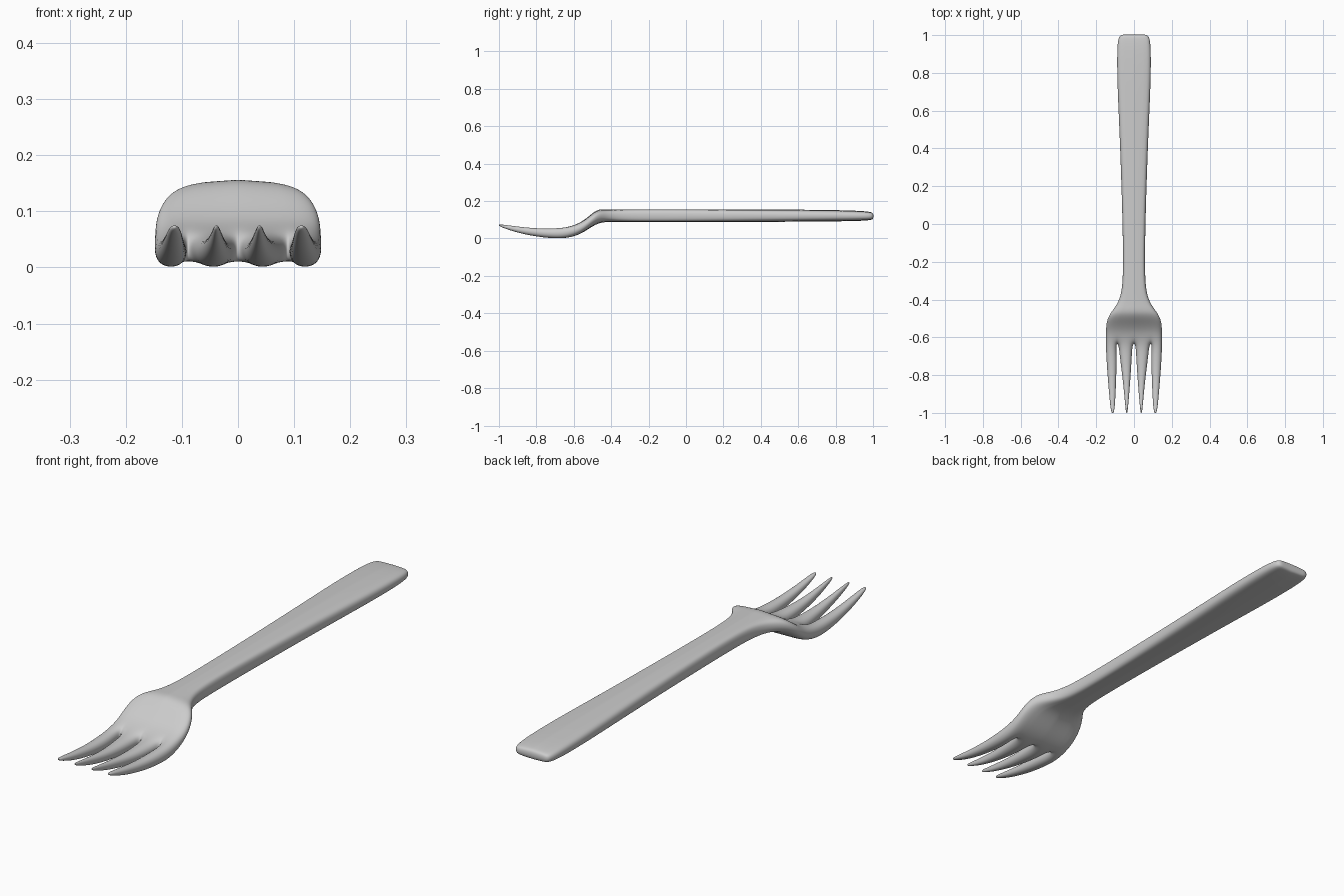
import bpy, bmesh

# Body stations from handle end to palm: y, half width, bottom z, top z, edge thinning
BODY = [
    (1.003, 0.070, 0.103, 0.137, 0.2), (0.985, 0.085, 0.098, 0.143, 0.25),
    (0.92, 0.091, 0.093, 0.149, 0.3), (0.75, 0.090, 0.091, 0.153, 0.3),
    (0.50, 0.078, 0.089, 0.155, 0.3), (0.20, 0.067, 0.088, 0.156, 0.25),
    (-0.05, 0.060, 0.088, 0.156, 0.2), (-0.27, 0.058, 0.088, 0.156, 0.2),
    (-0.37, 0.067, 0.088, 0.156, 0.25), (-0.43, 0.092, 0.089, 0.156, 0.35),
    (-0.475, 0.130, 0.080, 0.157, 0.4), (-0.52, 0.149, 0.052, 0.118, 0.25),
    (-0.57, 0.150, 0.020, 0.080, 0.1), (-0.635, 0.151, 0.001, 0.061, 0.0)]
SPLIT = (1.0, 0.62, 0.56, 0.035)     # tine edges across half the width

# Tine stations: y, x of the outer and inner tine edges, bottom z, top z
TINES = [
    (-0.70, (0.149, 0.088, 0.078, 0.009), -0.003, 0.056),
    (-0.80, (0.142, 0.092, 0.064, 0.016), 0.008, 0.055),
    (-0.90, (0.133, 0.096, 0.053, 0.024), 0.029, 0.065),
    (-0.97, (0.126, 0.101, 0.046, 0.031), 0.053, 0.074),
    (-1.004, (0.119, 0.107, 0.042, 0.035), 0.068, 0.077)]

bm = bmesh.new()
rows = []


def add_row(y, half, bottom, top, thin):
    xs = [-x for x in half] + [x for x in reversed(half)]
    mid, t = (bottom + top) / 2, (top - bottom) / 2
    h = [t * (1 - thin * (x / half[0]) ** 2) for x in xs]
    rows.append([[bm.verts.new((x, y, mid + s * k)) for x, k in zip(xs, h)]
                 for s in (-1, 1)])


for y, w, b, t, thin in BODY:
    add_row(y, [w * f for f in SPLIT], b, t, thin)
for y, xs, b, t in TINES:
    add_row(y, xs, b, t, 0)


def solid(i, j):
    """Odd strips are the gaps and stop where the body ends."""
    return 0 <= j < 7 and 0 <= i < len(rows) - 1 and (j % 2 == 0 or i < len(BODY) - 1)


# Top, bottom and exposed walls of every strip
for i in range(len(rows) - 1):
    for j in range(7):
        if not solid(i, j):
            continue
        a, b = rows[i], rows[i + 1]
        for s in (0, 1):
            bm.faces.new((a[s][j], a[s][j + 1], b[s][j + 1], b[s][j]))
        for k, nb in ((j, j - 1), (j + 1, j + 1)):
            if not solid(i, nb):
                bm.faces.new((a[0][k], a[1][k], b[1][k], b[0][k]))
        for r, ni in ((a, i - 1), (b, i + 1)):
            if not solid(ni, j):
                bm.faces.new((r[0][j], r[0][j + 1], r[1][j + 1], r[1][j]))
bmesh.ops.recalc_face_normals(bm, faces=bm.faces[:])

# Smooth fork
mesh = bpy.data.meshes.new("fork")
bm.to_mesh(mesh)
bm.free()
mesh.shade_smooth()
fork = bpy.data.objects.new("fork", mesh)
bpy.context.collection.objects.link(fork)
sub = fork.modifiers.new("smooth", 'SUBSURF')
sub.levels = sub.render_levels = 3
